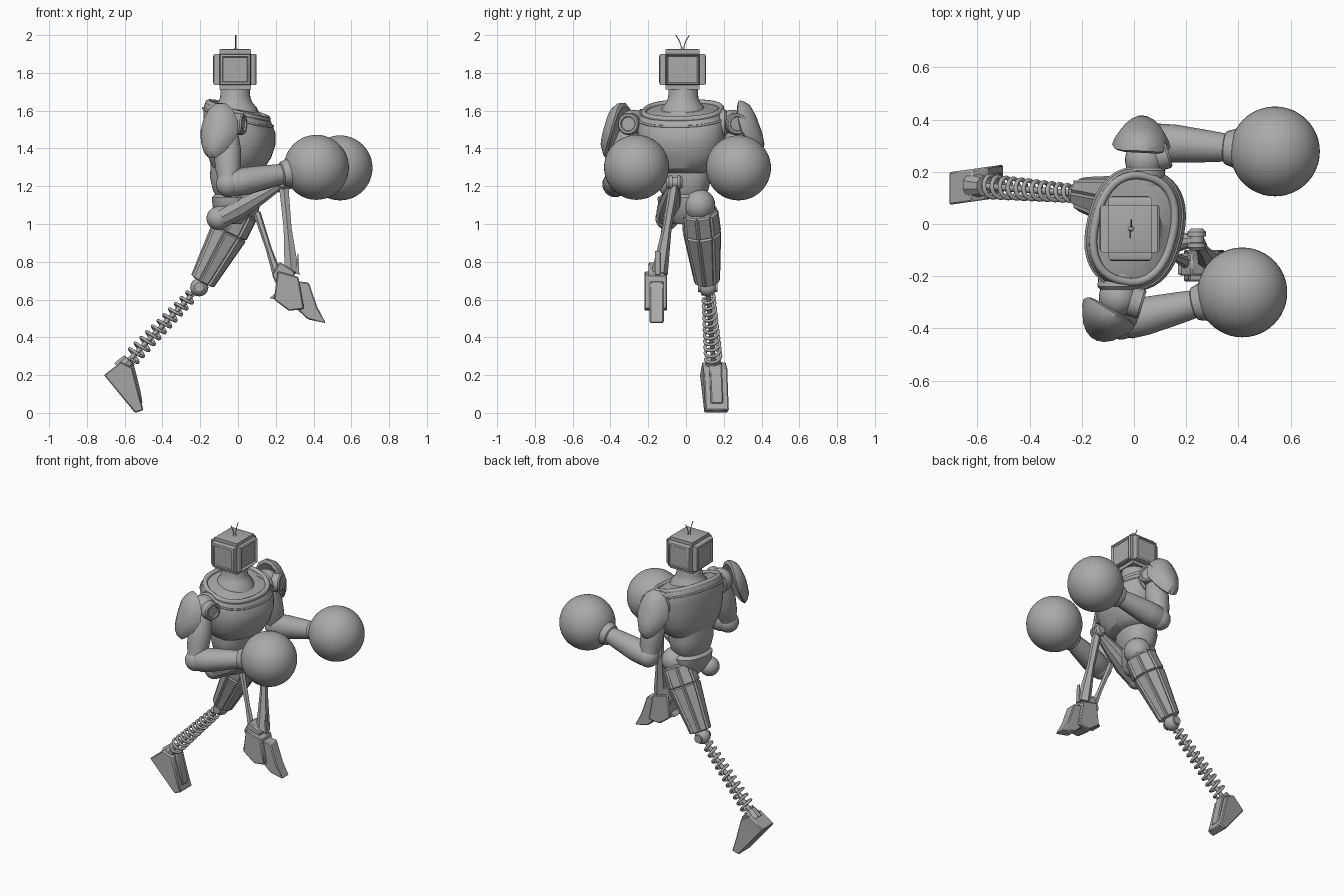
import bpy, bmesh, math
from mathutils import Vector as V, Matrix

if bpy.data.objects.get("Cube"):
    bpy.data.objects.remove(bpy.data.objects["Cube"])

grey = bpy.data.materials.new("plain grey")
grey.use_nodes = True
grey.diffuse_color = (0.4, 0.4, 0.4, 1)
grey.node_tree.nodes["Principled BSDF"].inputs["Base Color"].default_value = (0.4, 0.4, 0.4, 1)
made = []


def finish(name, bm):
    bmesh.ops.recalc_face_normals(bm, faces=bm.faces)
    me = bpy.data.meshes.new(name)
    bm.to_mesh(me)
    bm.free()
    ob = bpy.data.objects.new(name, me)
    bpy.context.collection.objects.link(ob)
    me.materials.append(grey)
    made.append(ob)
    return ob


def bevel(ob, width, segments=2):
    mod = ob.modifiers.new("bevel", "BEVEL")
    mod.width, mod.segments, mod.limit_method = width, segments, "ANGLE"


def loft(name, rings):
    bm = bmesh.new()
    loops = [[bm.verts.new(p) for p in ring] for ring in rings]
    n = len(loops[0])
    for lo, hi in zip(loops, loops[1:]):
        for i in range(n):
            bm.faces.new((lo[i], lo[(i + 1) % n], hi[(i + 1) % n], hi[i]))
    bm.faces.new(loops[0][::-1])
    bm.faces.new(loops[-1])
    return finish(name, bm)


def turned(name, a, b, profile, n=24):
    """Round part along a-b; the profile holds (fraction of length, radius)."""
    a, b = V(a), V(b)
    q = (b - a).to_track_quat("Z", "Y")
    angles = [2 * math.pi * i / n for i in range(n)]
    return loft(name, [[a.lerp(b, t) + q @ V((r * math.cos(k), r * math.sin(k), 0))
                        for k in angles] for t, r in profile])


def ball(name, at, r, n=32):
    bm = bmesh.new()
    bmesh.ops.create_uvsphere(bm, u_segments=n, v_segments=n // 2, radius=r,
                              matrix=Matrix.Translation(at))
    return finish(name, bm)


def prism(name, outline, y, width, edge=0.006, yaw=0):
    ob = loft(name, [[V((x, y + s * width / 2 + yaw * x, z)) for x, z in outline] for s in (-1, 1)])
    bevel(ob, edge, 1)
    return ob


def wire(name, points, r, closed=False):
    cu = bpy.data.curves.new(name, "CURVE")
    cu.dimensions, cu.bevel_depth, cu.bevel_resolution = "3D", r, 2
    cu.use_fill_caps = True
    sp = cu.splines.new("POLY")
    sp.points.add(len(points) - 1)
    for p, co in zip(sp.points, points):
        p.co = (*co, 1)
    sp.use_cyclic_u = closed
    cu.materials.append(grey)
    bpy.context.collection.objects.link(bpy.data.objects.new(name, cu))


# Torso: stacked ovals, turned toward the forward arm and sloped at the collar
turn = Matrix.Rotation(math.radians(-13), 3, "Z")


def oval(z, cx, rx, ry, slope=0, n=40, power=0.85):
    ring = []
    for i in range(n):
        k = 2 * math.pi * i / n
        c, s = math.cos(k), math.sin(k)
        x = cx + rx * math.copysign(abs(c) ** power, c)
        y = ry * math.copysign(abs(s) ** power, s)
        p = turn @ V((x, y, 0))
        ring.append(p + V((0, -0.018, z - slope * x)))
    return ring


loft("chest", [oval(*r) for r in (
    (1.27, -.01, .1, .13), (1.3, 0, .135, .175, .05), (1.37, .005, .165, .215, .1),
    (1.45, .01, .182, .232, .15), (1.52, .008, .184, .236, .22), (1.57, .0, .175, .23, .28),
    (1.595, 0, .165, .22, .3), (1.6, 0, .135, .19, .3), (1.61, -.005, .11, .14, .2))])
wire("collar_rim", oval(1.6, 0, .15, .205, .3), .016, True)
wire("chest_seam", oval(1.565, 0, .177, .231, .28), .006, True)
loft("neck", [oval(z, -.015, r, r, 0, 32, 1) for z, r in (
    (1.58, .125), (1.62, .11), (1.645, .09), (1.67, .08), (1.73, .076))])
loft("abdomen", [oval(z, -.03, rx, ry) for z, rx, ry in (
    (1.33, .11, .14), (1.25, .115, .145), (1.18, .1, .13), (1.15, .085, .11))])
loft("pelvis", [oval(z, -.03, rx, ry) for z, rx, ry in (
    (1.16, .085, .11), (1.14, .105, .14), (1.09, .1, .135), (1.04, .08, .1), (1.0, .045, .05))])

# Head: bevelled box with raised side panels and a recessed screen
bm = bmesh.new()
bmesh.ops.create_cube(bm, size=1, matrix=Matrix.Translation((-.015, -.018, 1.818))
                      @ Matrix.Diagonal((.21, .225, .21, 1)))
bmesh.ops.bevel(bm, geom=bm.edges[:], offset=.022, segments=2, affect="EDGES")
bm.normal_update()
for f in [f for f in bm.faces if f.calc_area() > .02 and f.normal.z > -.5]:
    if f.normal.x > .5:
        steps = ((.008, .008), (.012, -.014))
    elif f.normal.z > .5:
        steps = ((.012, .003),)
    else:
        steps = ((.006, .008), (.016, .004), (.006, -.006))
    for thick, depth in steps:
        bmesh.ops.inset_region(bm, faces=[f], thickness=thick, depth=depth)
finish("head", bm)
for i, s in enumerate((-1, 1)):
    wire(f"antenna_{i + 1}", [(-.012 + .002 * s, -.018 + s * y, z) for y, z in
                              ((.004, 1.92), (.01, 1.95), (.02, 1.975), (.036, 2.0))], .0025)
ball("antenna_base", (-.012, -.018, 1.922), .012, 12)

# Arms: shoulder joint, shield pad, upper arm, forearm and round fist
for side, shoulder, elbow, fist, pad, out in (
        ("right", (-.06, -.28, 1.53), (-.05, -.375, 1.21), (.415, -.262, 1.3),
         (-.115, -.375, 1.495), (-.5, -.85, .32)),
        ("left", (.04, .245, 1.53), (.06, .315, 1.21), (.54, .278, 1.297),
         (.03, .335, 1.51), (.05, .95, .35))):
    s, e, f = V(shoulder), V(elbow), V(fist)
    inward = V((0, math.copysign(.1, -s.y), 0))
    turned(side + "_shoulder_link", s + inward, s, ((0, .075), (.6, .08), (.7, .07), (1, .07)))
    ball(side + "_shoulder_ball", s, .075, 24)
    axle = V((.1, math.copysign(.03, s.y), 0))
    turned(side + "_shoulder_disc", s, s + axle,
           ((0, .058), (.85, .058), (.93, .052), (.93, .04), (.85, .036)))
    turned(side + "_upper_arm", s, e, ((0, .05), (.2, .062), (.45, .073), (.75, .068), (.85, .06), (1, .06)))
    ball(side + "_elbow", e, .068, 24)
    turned(side + "_forearm", e, f, ((0, .06), (.06, .072), (.2, .073), (.45, .062), (.6, .054),
                                     (.61, .064), (.7, .078), (.78, .08)), 16)
    ball(side + "_fist", f, .172, 48)
    o = V(out).normalized()
    up = (V((0, 0, 1)) - o * o.z).normalized()
    across = up.cross(o)
    rings = []
    for size, lift in ((.3, -.005), (.88, -.015), (1, 0), (.93, .02), (.72, .045), (.3, .055)):
        ring = []
        for i in range(14):
            k = 2 * math.pi * i / 14
            u = size * .112 * math.cos(k) * (1 + .25 * min(0, math.sin(k)))
            v = size * .158 * math.sin(k)
            ring.append(V(pad) + across * u + up * v + o * (lift - 3.0 * u * u))
        rings.append(ring)
    loft(side + "_shoulder_pad", rings)

# Trailing leg: panelled thigh, knee ball, spring shin and a foot on its toe
hip, knee, ankle = V((.03, .07, 1.1)), V((-.205, .115, .665)), V((-.575, .145, .28))
ball("left_hip", hip, .085, 24)
thigh = turned("left_thigh", hip, hip.lerp(knee, .93), ((0, .07), (.08, .09), (.35, .094), (1, .06)), 8)
bm = bmesh.new()
bm.from_mesh(thigh.data)
panels = [f for f in bm.faces if f.calc_area() > .008 and len(f.verts) == 4]
bmesh.ops.inset_individual(bm, faces=panels, thickness=.009, depth=.011)
bm.to_mesh(thigh.data)
bm.free()
ball("left_knee", knee, .048, 24)
turned("left_knee_pin", knee - V((0, .052, 0)), knee + V((0, .052, 0)), ((0, .026), (1, .026)))
turned("left_shin_rod", knee, ankle, ((0, .013), (1, .013)), 12)
q = (ankle - knee).to_track_quat("Z", "Y")
turns, steps = 11, 16
wire("left_shin_spring", [knee.lerp(ankle, .1 + .88 * t) + q @ V((
    (.03 + .012 * t) * math.cos(2 * math.pi * turns * t),
    (.03 + .012 * t) * math.sin(2 * math.pi * turns * t), 0))
    for t in (i / (turns * steps) for i in range(turns * steps + 1))], .0085)
turned("left_ankle", ankle, ankle + V((-.045, .003, -.05)), ((0, .038), (.5, .045), (1, .05)), 10)
prism("left_foot", [(-.62, .27), (-.71, .2), (-.545, 0), (-.5, .015), (-.525, .1), (-.56, .24)],
      .235, .125, yaw=.14)
prism("left_instep", [(-.61, .285), (-.62, .2), (-.54, .04), (-.505, .05), (-.515, .11), (-.55, .25)],
      .235, .065, yaw=.14)

# Raised leg: lifted thigh, two thin shin rods and a hanging jointed foot
hip, knee, ankle = V((-.105, -.1, 1.03)), V((.24, -.06, 1.22)), V((.285, -.14, .74))
ball("right_hip", hip, .062, 24)
turned("right_thigh", hip, knee, ((0, .06), (.3, .066), (.65, .048), (.9, .03), (1, .028)), 10)
turned("right_knee", knee - V((0, .042, 0)), knee + V((0, .042, 0)),
       ((0, .024), (.15, .036), (.35, .036), (.36, .028), (.64, .028), (.65, .036), (.85, .036), (1, .024)), 16)
turned("right_shin", knee, ankle, ((0, .02), (.1, .028), (.5, .024), (.8, .036), (1, .044)), 6)
turned("right_shin_strut", (.1, -.1, 1.06), (.205, -.15, .74), ((0, .02), (.6, .016), (1, .024)), 6)
prism("right_heel", [(.18, .73), (.22, .8), (.3, .75), (.29, .6), (.165, .605), (.215, .65)], -.155, .085)
prism("right_midfoot", [(.21, .75), (.32, .72), (.35, .55), (.27, .54), (.19, .6)], -.16, .12)
prism("right_toes", [(.29, .7), (.375, .69), (.42, .56), (.465, .475), (.37, .495), (.3, .56)], -.155, .075)
prism("right_ankle_spur", [(.305, .74), (.318, .86), (.325, .73)], -.15, .03, .002)

# Soft shading with kept edges
bpy.ops.object.select_all(action="DESELECT")
for ob in made:
    ob.select_set(True)
bpy.context.view_layer.objects.active = made[0]
bpy.ops.object.shade_smooth_by_angle(angle=math.radians(32))
